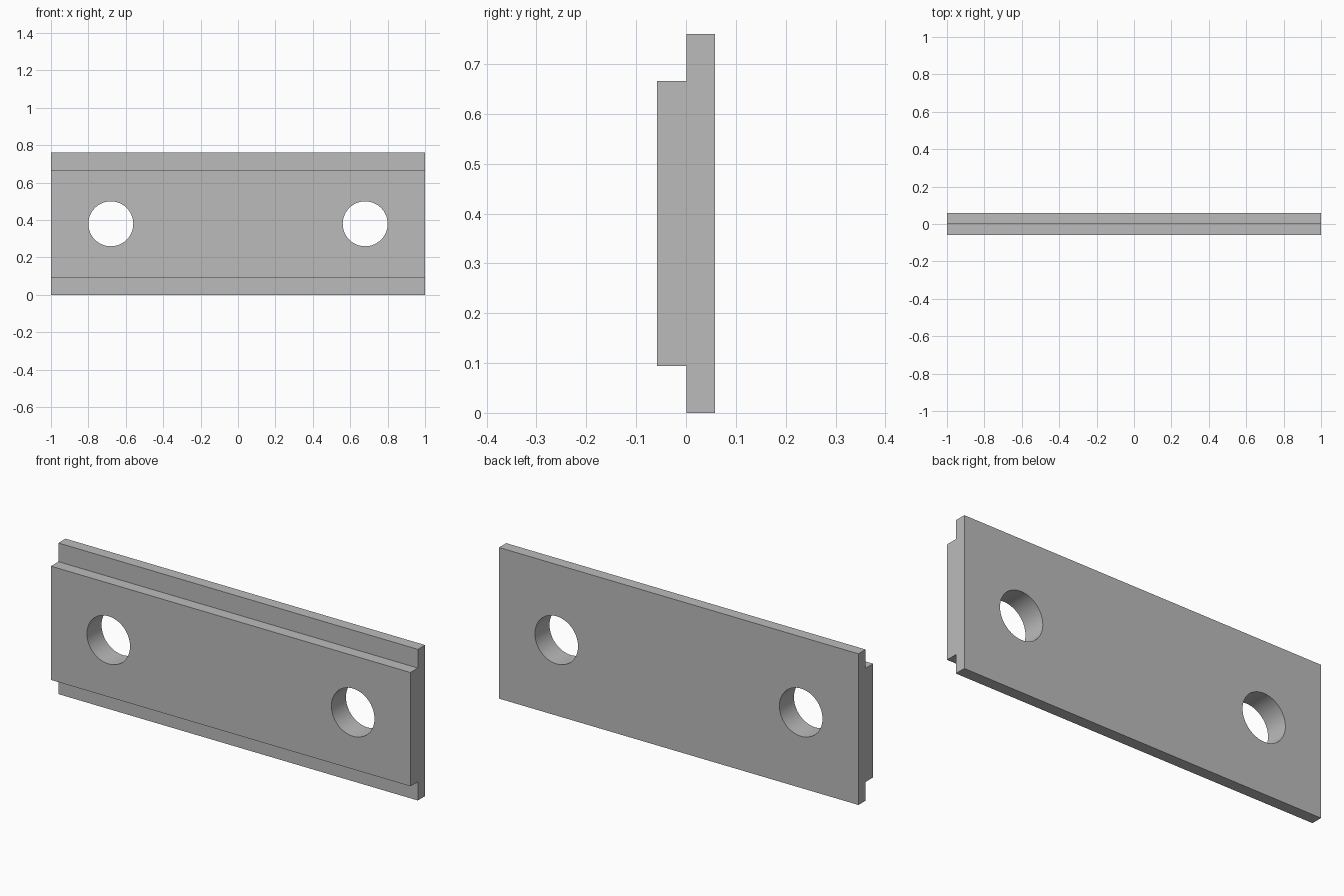
import bpy
import bmesh
import math

if "Cube" in bpy.data.objects:
    bpy.data.objects.remove(bpy.data.objects["Cube"], do_unlink=True)

LENGTH, HEIGHT = 2.0, 0.76
BACK, STEP, FRONT = 0.058, 0.001, -0.058
LIP = 0.094
HOLE_X, HOLE_RADIUS = 0.68, 0.12

# Plain grey finish
grey = bpy.data.materials.new("plain_grey")
grey.use_nodes = True
colour = (0.5, 0.5, 0.5, 1)
grey.diffuse_color = colour
grey.node_tree.nodes["Principled BSDF"].inputs["Base Color"].default_value = colour

# Stepped plate: side profile (y, z) extruded along x
profile = [(BACK, 0), (BACK, HEIGHT), (STEP, HEIGHT), (STEP, HEIGHT - LIP),
           (FRONT, HEIGHT - LIP), (FRONT, LIP), (STEP, LIP), (STEP, 0)]
bm = bmesh.new()
end = bm.faces.new([bm.verts.new((-LENGTH / 2, y, z)) for y, z in profile])
extruded = bmesh.ops.extrude_face_region(bm, geom=[end])["geom"]
bmesh.ops.translate(bm, vec=(LENGTH, 0, 0),
                    verts=[v for v in extruded if isinstance(v, bmesh.types.BMVert)])
bmesh.ops.recalc_face_normals(bm, faces=bm.faces)
mesh = bpy.data.meshes.new("stepped_plate")
bm.to_mesh(mesh)
bm.free()
mesh.materials.append(grey)
plate = bpy.data.objects.new("stepped_plate", mesh)
bpy.context.collection.objects.link(plate)

# Two round through holes
for side in (-1, 1):
    bpy.ops.mesh.primitive_cylinder_add(
        vertices=64, radius=HOLE_RADIUS, depth=0.4,
        location=(side * HOLE_X, 0, HEIGHT / 2), rotation=(math.pi / 2, 0, 0))
    cutter = bpy.context.object
    cutter.name = "hole_cutter"
    cutter.hide_render = True
    cutter.data.materials.append(grey)
    cut = plate.modifiers.new("hole", 'BOOLEAN')
    cut.operation = 'DIFFERENCE'
    cut.solver = 'EXACT'
    cut.object = cutter
    bpy.ops.object.select_all(action='DESELECT')
    plate.select_set(True)
    bpy.context.view_layer.objects.active = plate
    bpy.ops.object.modifier_apply(modifier=cut.name)
    bpy.data.objects.remove(cutter, do_unlink=True)

# Smooth hole walls, crisp plate edges
bpy.ops.object.shade_smooth_by_angle(angle=math.radians(30))
